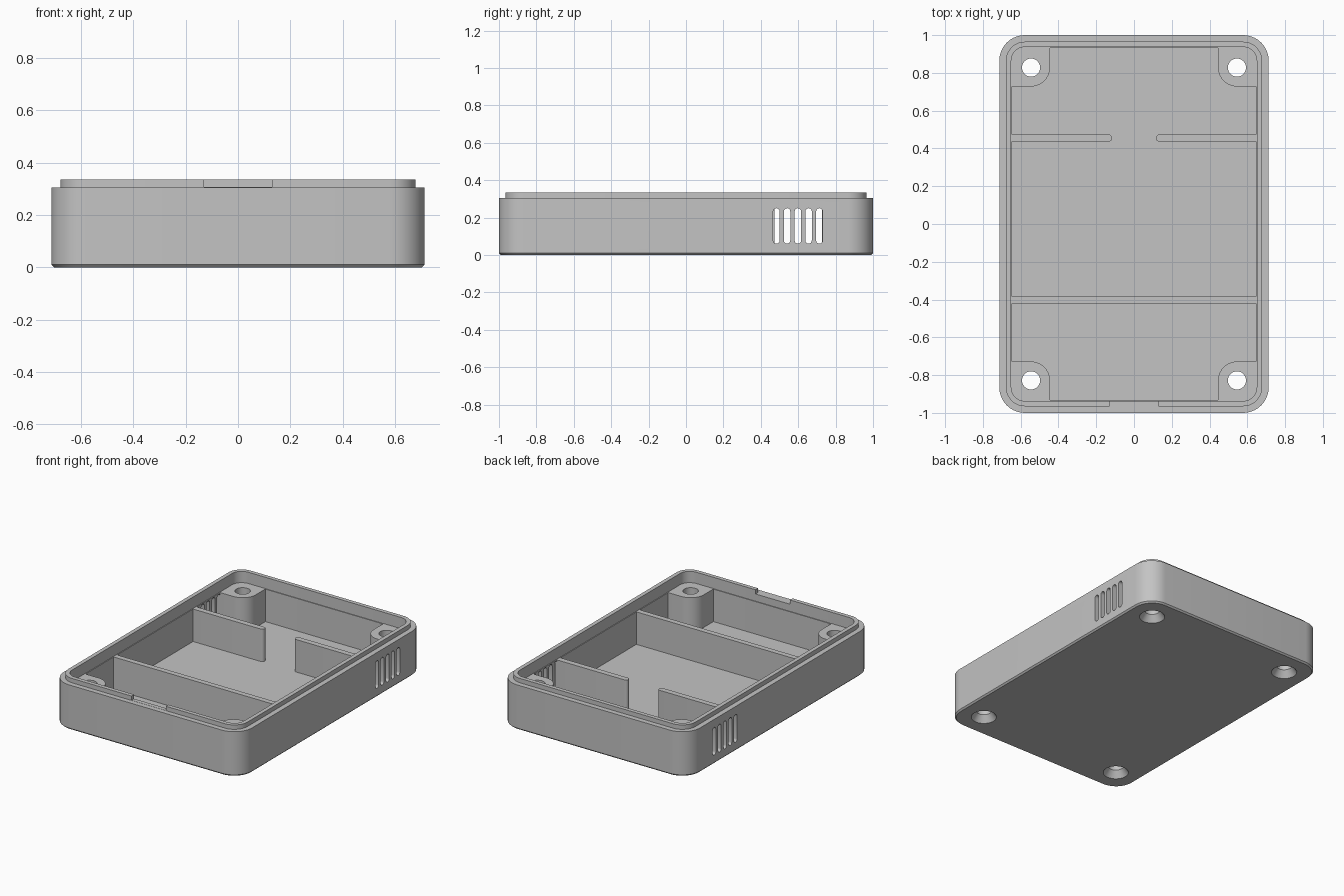
import bpy, bmesh
from math import cos, sin, pi

cube = bpy.data.objects.get("Cube")
if cube:
    bpy.data.objects.remove(cube, do_unlink=True)

grey = bpy.data.materials.new("plain grey")
grey.use_nodes = True
grey.diffuse_color = (0.55, 0.55, 0.55, 1)
grey.node_tree.nodes["Principled BSDF"].inputs["Base Color"].default_value = grey.diffuse_color


def loft(name, rings):
    """Join rings of equal point count with quads and cap both ends."""
    bm = bmesh.new()
    loops = [[bm.verts.new(p) for p in ring] for ring in rings]
    n = len(loops[0])
    for a, b in zip(loops, loops[1:]):
        for i in range(n):
            j = (i + 1) % n
            bm.faces.new((a[i], a[j], b[j], b[i]))
    bm.faces.new(loops[0][::-1])
    bm.faces.new(loops[-1])
    bmesh.ops.recalc_face_normals(bm, faces=bm.faces)
    mesh = bpy.data.meshes.new(name)
    bm.to_mesh(mesh)
    bm.free()
    mesh.materials.append(grey)
    obj = bpy.data.objects.new(name, mesh)
    bpy.context.collection.objects.link(obj)
    return obj


def arc(cx, cy, r, start, end, steps):
    angles = [start + (end - start) * i / steps for i in range(steps + 1)]
    return [(cx + r * cos(t), cy + r * sin(t)) for t in angles]


def rounded(hx, hy, r, steps=10):
    """Rounded rectangle centred on the origin."""
    pts = []
    for k, (sx, sy) in enumerate([(1, 1), (-1, 1), (-1, -1), (1, -1)]):
        pts += arc(sx * (hx - r), sy * (hy - r), r, k * pi / 2, (k + 1) * pi / 2, steps)
    return pts


def at(pts, z):
    return [(x, y, z) for x, y in pts]


def box(name, x0, x1, y0, y1, z0, z1):
    pts = [(x0, y0), (x1, y0), (x1, y1), (x0, y1)]
    return loft(name, [at(pts, z0), at(pts, z1)])


def cut(obj, cutters):
    for c in cutters:
        mod = obj.modifiers.new("cut", "BOOLEAN")
        mod.operation, mod.solver, mod.object = "DIFFERENCE", "EXACT", c
    bpy.context.view_layer.update()
    graph = bpy.context.evaluated_depsgraph_get()
    mesh = bpy.data.meshes.new_from_object(obj.evaluated_get(graph))
    obj.modifiers.clear()
    obj.data = mesh


WALL_TOP, LIP_TOP, FLOOR, INNER_TOP = 0.305, 0.335, 0.035, 0.257
HOLE_X, HOLE_Y = 0.545, 0.828
corners = [(sx, sy) for sx in (-1, 1) for sy in (-1, 1)]

# Tray: outside wall, ledge, lip and cavity in one loft
profile = [(0.01, 0), (0, 0.01), (0, WALL_TOP), (0.035, WALL_TOP), (0.035, LIP_TOP),
           (0.063, LIP_TOP), (0.063, INNER_TOP), (0.068, INNER_TOP), (0.068, FLOOR)]
tray = loft("tray", [at(rounded(0.713 - d, 1 - d, 0.135 - d), z) for d, z in profile])
parts = [tray]

# Countersunk screw hole cutters
holes = []
for sx, sy in corners:
    rings = [at(arc(sx * HOLE_X, sy * HOLE_Y, r, 0, 2 * pi, 32)[:-1], z)
             for r, z in [(0.08, -0.02), (0.08, 0), (0.048, 0.045), (0.048, 0.4)]]
    holes.append(loft("hole_cutter", rings))

# Vent slots through both side walls
slots = []
for i in range(5):
    y, r = 0.483 + i * 0.0575, 0.017
    outline = arc(y, 0.25 - r, r, 0, pi, 8) + arc(y, 0.06 + r, r, pi, 2 * pi, 8)
    slots.append(loft("slot_cutter", [[(x, a, b) for a, b in outline] for x in (-0.8, 0.8)]))

# Notch in the front lip
notch = box("notch_cutter", -0.13, 0.13, -0.98, -0.9, WALL_TOP + 0.001, 0.4)
cut(tray, holes + slots + [notch])

# Corner screw bosses with one rounded corner each
for (sx, sy), hole in zip(corners, holes):
    pts = arc(HOLE_X, HOLE_Y, 0.1, pi, 1.5 * pi, 10) + [(0.66, HOLE_Y - 0.1), (0.66, 0.95), (HOLE_X - 0.1, 0.95)]
    pts = [(sx * x, sy * y) for x, y in pts]
    side = "left" if sx > 0 else "right"
    boss = loft(("front_" if sy < 0 else "back_") + side + "_boss",
                [at(pts, 0.02), at(pts, INNER_TOP + 0.001)])
    cut(boss, [hole])
    parts.append(boss)

# Full-width front divider
parts.append(box("front_divider", -0.66, 0.66, -0.422, -0.385, 0.02, INNER_TOP))

# Two half dividers at the back with rounded free ends
for s, side in ((1, "left"), (-1, "right")):
    pts = arc(0.135, 0.455, 0.019, pi / 2, 1.5 * pi, 8) + [(0.66, 0.436), (0.66, 0.474)]
    pts = [(s * x, y) for x, y in pts]
    parts.append(loft("back_divider_" + side, [at(pts, 0.02), at(pts, INNER_TOP)]))

for c in holes + slots + [notch]:
    bpy.data.objects.remove(c, do_unlink=True)

# Smooth the rounded corners, keep edges crisp
bpy.ops.object.select_all(action="DESELECT")
for p in parts:
    p.select_set(True)
bpy.context.view_layer.objects.active = tray
bpy.ops.object.shade_smooth_by_angle(angle=pi / 6)
